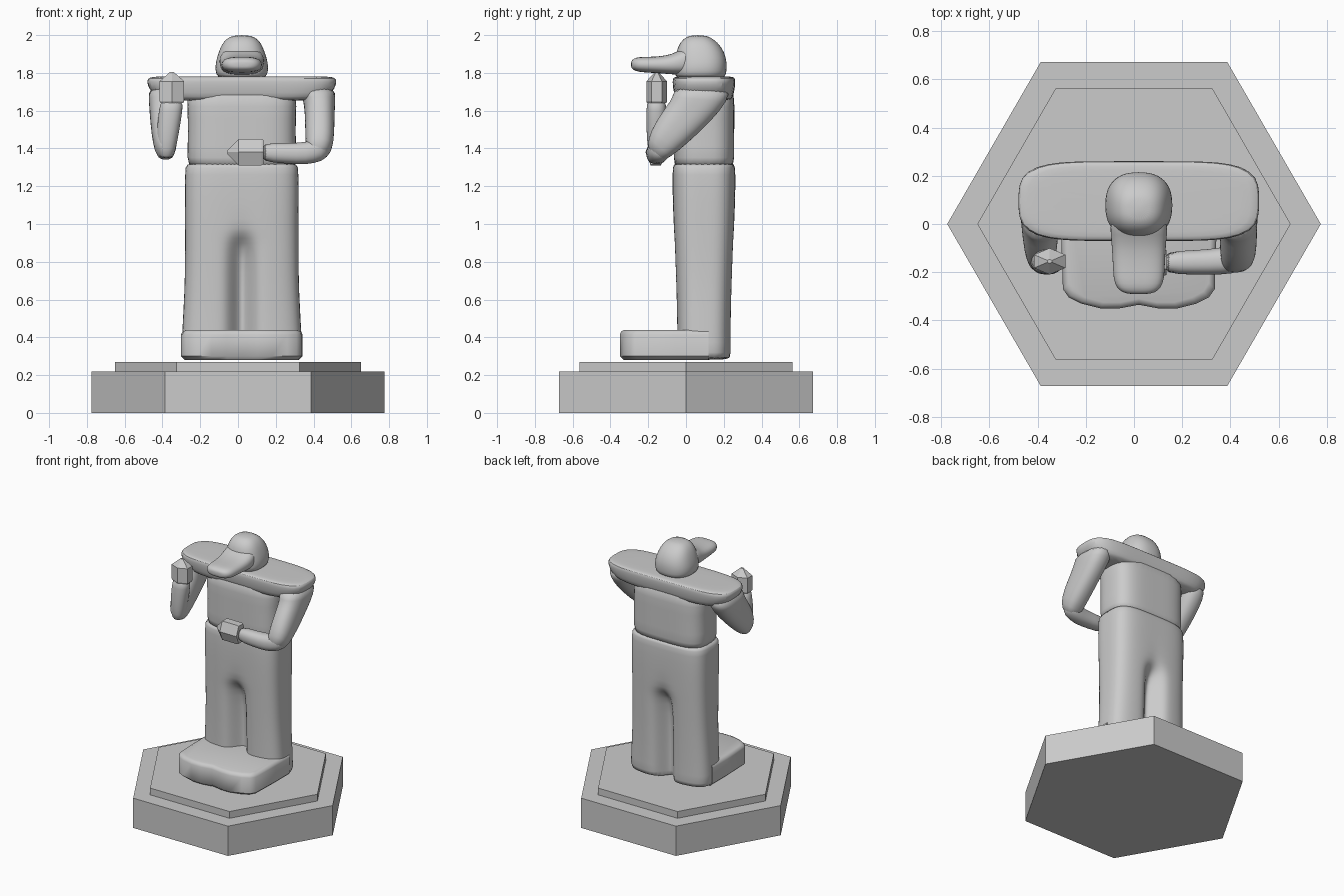
import bpy, bmesh, math
from mathutils import Vector

CX, CY = 0.02, 0.095          # figure centre line


def make(name, rings, smooth=True, subsurf=1):
    """Bridge equal-sized point rings, cap both ends."""
    bm = bmesh.new()
    loops = [[bm.verts.new(p) for p in r] for r in rings]
    n = len(loops[0])
    for a, b in zip(loops, loops[1:]):
        for i in range(n):
            bm.faces.new((a[i], a[(i + 1) % n], b[(i + 1) % n], b[i]))
    bm.faces.new(loops[0])
    bm.faces.new(loops[-1])
    bmesh.ops.recalc_face_normals(bm, faces=bm.faces)
    me = bpy.data.meshes.new(name)
    bm.to_mesh(me)
    bm.free()
    ob = bpy.data.objects.new(name, me)
    bpy.context.collection.objects.link(ob)
    if subsurf:
        ob.modifiers.new("subsurf", 'SUBSURF').levels = subsurf
        ob.modifiers["subsurf"].render_levels = subsurf
    if smooth:
        bpy.ops.object.select_all(action='DESELECT')
        ob.select_set(True)
        bpy.context.view_layer.objects.active = ob
        bpy.ops.object.shade_smooth_by_angle(angle=math.radians(45))
    return ob


def ring(c, u, v, e=2.0, groove=0.0, n=32):
    """Superellipse spanned by half-axes u and v, optionally pinched at the middle of v."""
    c, u, v = Vector(c), Vector(u), Vector(v)
    a, b = u.length, v.length
    pts = []
    for i in range(n):
        t = math.tau * (i + 0.5) / n
        x, y = math.cos(t), math.sin(t)
        r = (abs(x / a) ** e + abs(y / b) ** e) ** (-1 / e)
        x, y = x * r, y * r
        y *= 1 - groove * math.exp(-(x / 0.06) ** 2)
        pts.append(c + u * (x / a) + v * (y / b))
    return pts


def flat(z, hx, y0, y1, e=2.0, groove=0.0, n=32):
    return ring((CX, (y0 + y1) / 2, z), (hx, 0, 0), (0, (y1 - y0) / 2, 0), e, groove, n)


# hexagonal base, two steps
for name, rad, z0, z1 in (("base_lower", 0.775, 0, 0.22), ("base_upper", 0.65, 0.22, 0.27)):
    make(name, [[(rad * math.cos(k * math.pi / 3), rad * math.sin(k * math.pi / 3), z)
                 for k in range(6)] for z in (z0, z1)], smooth=False, subsurf=0)

# trousers: one column pinched into two legs below the crotch
make("trousers", [flat(z, hx, CY - hy, CY + hy, 3.8, g, 56) for z, hx, hy, g in (
    (0.28, 0.32, 0.143, 0.7), (0.30, 0.32, 0.143, 0.7), (0.44, 0.315, 0.143, 0.7),
    (0.65, 0.302, 0.148, 0.7), (0.84, 0.30, 0.155, 0.62), (0.90, 0.30, 0.157, 0.38),
    (0.95, 0.30, 0.159, 0.08), (1.0, 0.30, 0.161, 0), (1.22, 0.302, 0.168, 0),
    (1.31, 0.297, 0.164, 0), (1.325, 0.292, 0.16, 0))])

# feet: slab with two bulging toe fronts
half = [(0.0, -0.335), (0.08, -0.35), (0.16, -0.35), (0.24, -0.33), (0.29, -0.305),
        (0.315, -0.27), (0.322, -0.05), (0.322, 0.12)]
outline = half + [(-x, y) for x, y in reversed(half[1:])]


def foot_ring(z, s):
    return [(CX + x * (1 - s / 0.32), y + (s if y < -0.1 else 0), z) for x, y in outline]


make("feet", [foot_ring(z, s) for z, s in (
    (0.28, 0.02), (0.30, 0.0), (0.415, 0.0), (0.432, 0.008), (0.44, 0.025))], subsurf=0)

# torso and shoulder yoke
make("torso", [flat(z, hx, CY - hy, CY + hy, 4) for z, hx, hy in (
    (1.29, 0.285, 0.155), (1.33, 0.288, 0.16), (1.5, 0.285, 0.16),
    (1.62, 0.287, 0.162), (1.75, 0.30, 0.16))])
make("shoulders", [flat(z, hx, CY - hy, CY + hy, 5, 0, 48) for z, hx, hy in (
    (1.65, 0.40, 0.14), (1.67, 0.455, 0.153), (1.72, 0.495, 0.164), (1.755, 0.502, 0.166),
    (1.773, 0.496, 0.164), (1.78, 0.47, 0.15), (1.782, 0.40, 0.11))])


# arms: shared upper arm swinging forward, then each forearm
def upper_arm(name, xs, ws):
    side = ((0.09, 1.73, 0.155, 0.0), (0.075, 1.66, 0.145, -0.01), (0.02, 1.59, 0.115, -0.045),
            (-0.08, 1.48, 0.085, -0.055), (-0.145, 1.40, 0.056, -0.052),
            (-0.172, 1.36, 0.032, -0.03))
    make(name, [ring((x, y, z), (w, 0, 0), (0, vy, vz), 2.5)
                for x, w, (y, z, vy, vz) in zip(xs, ws, side)])


upper_arm("upper_arm_bent_in", (0.42, 0.43, 0.433, 0.433, 0.43, 0.415),
          (0.095, 0.085, 0.078, 0.077, 0.07, 0.045))
upper_arm("upper_arm_raised", (-0.38, -0.387, -0.39, -0.388, -0.385, -0.382),
          (0.095, 0.085, 0.078, 0.07, 0.058, 0.035))
make("forearm_bent_in", [ring((x, y, z), (0, hy, 0), (0, 0, hz), 2.3) for x, y, z, hy, hz in (
    (0.48, -0.13, 1.405, 0.035, 0.04), (0.45, -0.14, 1.395, 0.06, 0.062),
    (0.36, -0.155, 1.372, 0.056, 0.06), (0.26, -0.16, 1.374, 0.05, 0.053),
    (0.11, -0.16, 1.38, 0.048, 0.052))])
make("forearm_raised", [ring((x, y, z), (hx, 0, 0), (0, hy, 0), 2.3) for x, y, z, hx, hy in (
    (-0.38, -0.15, 1.345, 0.03, 0.035), (-0.38, -0.15, 1.39, 0.05, 0.053),
    (-0.37, -0.155, 1.5, 0.06, 0.055), (-0.355, -0.157, 1.61, 0.063, 0.052),
    (-0.35, -0.157, 1.66, 0.058, 0.05))])


# faceted mitt hands: six-sided prism with a pointed end
def hand(name, start, axis, u, v):
    s, d = Vector(start), Vector(axis)
    rings = []
    for t, k in ((0, 0.93), (0.06, 1.0), (0.7, 1.0), (1.0, 0.15)):
        rings.append([s + d * t + k * (Vector(u) * math.cos(a) + Vector(v) * math.sin(a))
                      for a in (math.tau * (i + 0.5) / 6 for i in range(6))])
    make(name, rings, smooth=False, subsurf=0)


hand("hand_bent_in", (0.135, -0.16, 1.38), (-0.19, 0, 0), (0, 0, 0.08), (0, 0.055, 0))
hand("hand_raised", (-0.35, -0.155, 1.64), (0, 0, 0.165), (0.075, 0, 0), (0, 0.055, 0))

# head with long flat bill
make("head", [flat(*r, 2.5) for r in (
    (1.77, 0.12, -0.05, 0.20), (1.79, 0.135, -0.06, 0.212), (1.83, 0.142, -0.06, 0.216),
    (1.88, 0.132, -0.055, 0.214), (1.94, 0.112, -0.045, 0.188), (1.98, 0.085, -0.015, 0.145),
    (2.0, 0.045, 0.02, 0.105))])
make("bill", [ring((CX, y, z), (hx, 0, 0), (0, 0, hz), 3) for y, z, hx, hz in (
    (0.06, 1.87, 0.11, 0.08), (-0.02, 1.86, 0.12, 0.07), (-0.07, 1.845, 0.114, 0.053),
    (-0.15, 1.842, 0.109, 0.043), (-0.23, 1.844, 0.107, 0.041), (-0.265, 1.845, 0.092, 0.036),
    (-0.285, 1.845, 0.068, 0.025), (-0.291, 1.845, 0.035, 0.012))])
